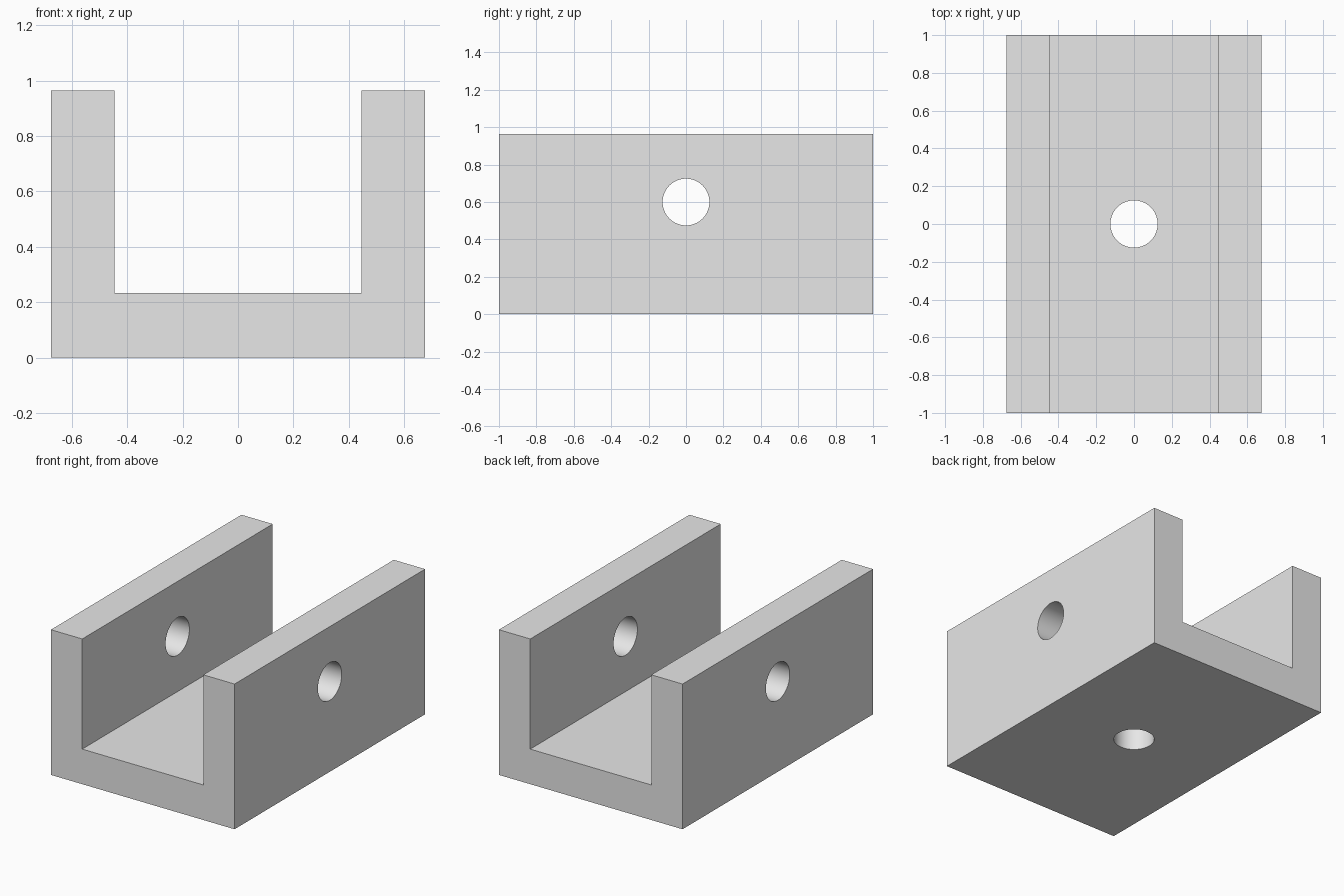
import bpy
import math
from mathutils import Matrix

cube = bpy.data.objects.get("Cube")
if cube:
    bpy.data.objects.remove(cube, do_unlink=True)

HALF_W, INNER_W, HALF_L = 0.675, 0.445, 1.0
HEIGHT, FLOOR, HOLE_R, HOLE_Z = 0.965, 0.233, 0.125, 0.60

grey = bpy.data.materials.new("light_grey")
grey.use_nodes = True
grey.diffuse_color = (0.8, 0.8, 0.8, 1)
grey.node_tree.nodes["Principled BSDF"].inputs["Base Color"].default_value = (0.8, 0.8, 0.8, 1)

# U-shaped channel: half profile mirrored, then extruded along y
half = [(HALF_W, 0), (HALF_W, HEIGHT), (INNER_W, HEIGHT), (INNER_W, FLOOR)]
profile = half + [(-x, z) for x, z in reversed(half)]
n = len(profile)
verts = [(x, y, z) for y in (-HALF_L, HALF_L) for x, z in profile]
# Wall, floor and end faces; ends are split into convex quads
faces = [(i, i + n, (i + 1) % n + n, (i + 1) % n) for i in range(n)]
for quad in ((0, 1, 2, 3), (0, 3, 4, 7), (4, 5, 6, 7)):
    faces.append(quad)
    faces.append(tuple(i + n for i in reversed(quad)))
mesh = bpy.data.meshes.new("channel_bracket")
mesh.from_pydata(verts, [], faces)
mesh.materials.append(grey)
channel = bpy.data.objects.new("channel_bracket", mesh)
bpy.context.collection.objects.link(channel)


def drill(name, location, rotation, depth):
    """Cut a round hole through the channel."""
    bpy.ops.mesh.primitive_cylinder_add(vertices=64, radius=HOLE_R, depth=depth,
                                        location=location, rotation=rotation)
    cutter = bpy.context.object
    cutter.name = name
    cutter.data.materials.append(grey)
    bpy.context.view_layer.update()
    mod = channel.modifiers.new(name, 'BOOLEAN')
    mod.operation = 'DIFFERENCE'
    mod.solver = 'EXACT'
    mod.object = cutter
    bpy.ops.object.select_all(action='DESELECT')
    channel.select_set(True)
    bpy.context.view_layer.objects.active = channel
    bpy.ops.object.modifier_apply(modifier=name)
    bpy.data.objects.remove(cutter, do_unlink=True)


# Cross hole through both walls, and a hole in the floor
drill("wall_hole_cutter", (0, 0, HOLE_Z), (0, math.pi / 2, 0), 2)
drill("floor_hole_cutter", (0, 0, FLOOR / 2), (0, 0, 0), 0.4)

# Smooth hole walls, crisp edges elsewhere
bpy.ops.object.shade_smooth_by_angle(angle=math.radians(30))
